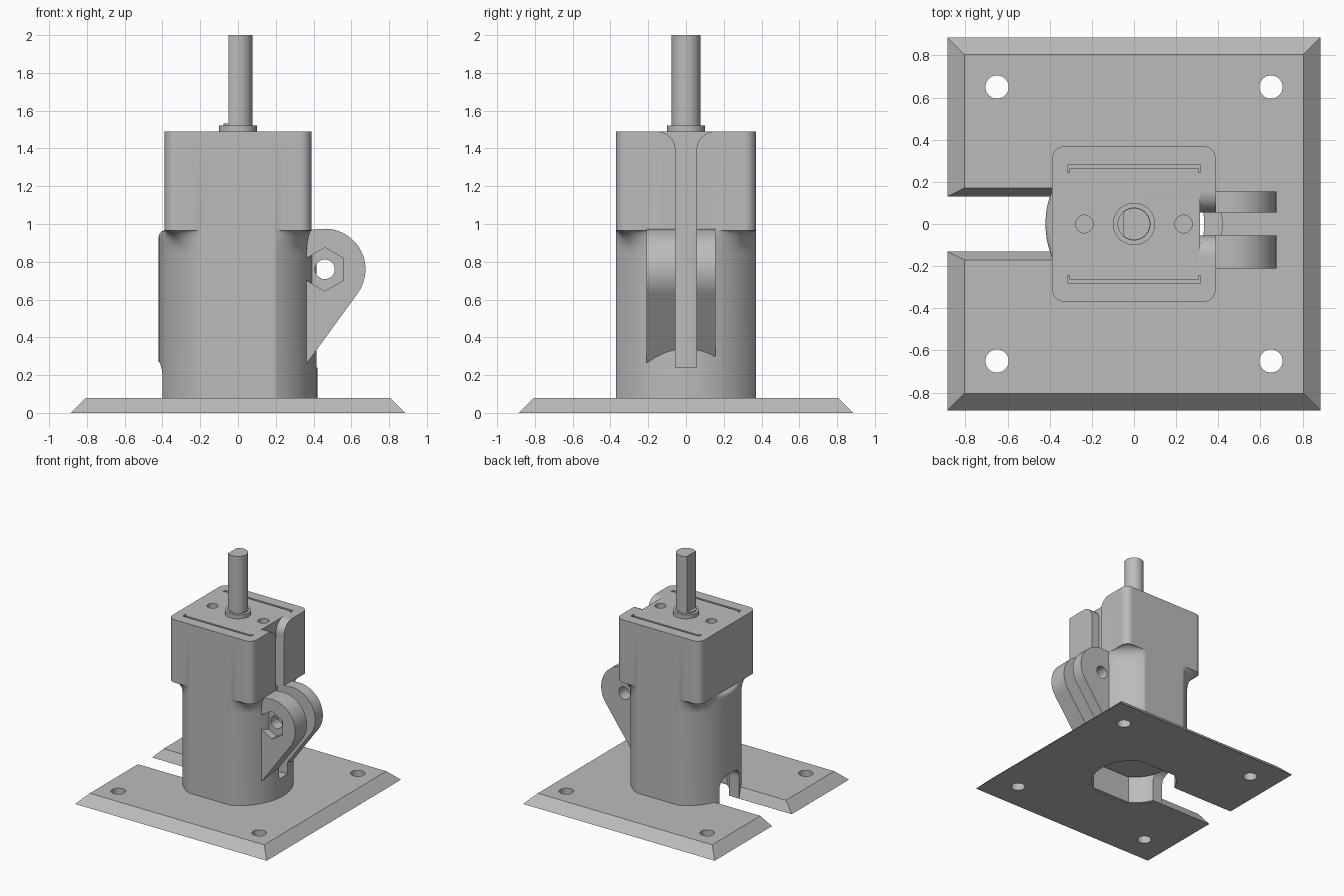
import bpy, bmesh, math
from math import sin, cos, pi, sqrt

if "Cube" in bpy.data.objects:
    bpy.data.objects.remove(bpy.data.objects["Cube"])

grey = bpy.data.materials.new("plain_grey")
grey.use_nodes = True
COLOUR = (0.5, 0.5, 0.5, 1)
grey.diffuse_color = COLOUR
grey.node_tree.nodes["Principled BSDF"].inputs["Base Color"].default_value = COLOUR


def make(name, bm):
    bmesh.ops.recalc_face_normals(bm, faces=bm.faces)
    mesh = bpy.data.meshes.new(name)
    bm.to_mesh(mesh)
    bm.free()
    mesh.materials.append(grey)
    ob = bpy.data.objects.new(name, mesh)
    bpy.context.collection.objects.link(ob)
    return ob


def loft(name, rings):
    """Skin a stack of equal-length closed rings and cap both ends."""
    bm = bmesh.new()
    loops = [[bm.verts.new(p) for p in ring] for ring in rings]
    n = len(loops[0])
    for a, b in zip(loops, loops[1:]):
        for i in range(n):
            j = (i + 1) % n
            bm.faces.new((a[i], a[j], b[j], b[i]))
    bm.faces.new(loops[0])
    bm.faces.new(loops[-1])
    return make(name, bm)


def prism(name, pts, axis, lo, hi):
    place = {"x": lambda u, v, d: (d, u, v),
             "y": lambda u, v, d: (u, d, v),
             "z": lambda u, v, d: (u, v, d)}[axis]
    return loft(name, [[place(u, v, d) for u, v in pts] for d in (lo, hi)])


def arc(cx, cy, r, start, end, n):
    angles = [math.radians(start + (end - start) * i / n) for i in range(n + 1)]
    return [(cx + r * cos(a), cy + r * sin(a)) for a in angles]


def circle(cx, cy, r, n=48, start=0):
    return arc(cx, cy, r, start, start + 360, n)[:-1]


def rect(x0, x1, y0, y1):
    return [(x0, y0), (x1, y0), (x1, y1), (x0, y1)]


def flatted(r, half):
    """Circle with flats at y = +half and -half."""
    a = math.degrees(math.asin(half / r))
    return arc(0, 0, r, -a, a, 24) + arc(0, 0, r, 180 - a, 180 + a, 24)


def cut(ob, *cutters):
    for c in cutters:
        m = ob.modifiers.new("cut", "BOOLEAN")
        m.operation, m.solver, m.object = "DIFFERENCE", "EXACT", c
    deps = bpy.context.evaluated_depsgraph_get()
    result = bpy.data.meshes.new_from_object(ob.evaluated_get(deps))
    ob.modifiers.clear()
    ob.data = result
    for c in cutters:
        bpy.data.objects.remove(c)


# Base plate with sloped rim, side channel, centre opening and screw holes
W, T = 0.885, 0.805
base = loft("base_plate", [[(x, y, z) for x, y in rect(-s, s, -s, s)]
                           for s, z in ((W, 0), (T, 0.08))])
channel = [(-0.125, -0.01), (0.125, -0.01), (0.175, 0.09), (-0.175, 0.09)]
cut(base,
    prism("channel_cutter", channel, "x", -1, -0.3),
    prism("opening_cutter", flatted(0.36, 0.31), "z", -0.1, 0.2),
    *[prism("screw_cutter", circle(x, y, 0.055), "z", -0.1, 0.2)
      for x in (-0.65, 0.65) for y in (-0.65, 0.65)])

# Housing: flat-sided round lower half flowing into a rounded square top
R, FLAT, BX, CORNER = 0.42, 0.37, 0.388, 0.06


def r_round(a):
    return min(R, FLAT / max(abs(sin(a)), 1e-6))


def r_square(a):
    lo, hi = 0.2, 0.7
    for _ in range(30):
        r = (lo + hi) / 2
        dx = abs(r * cos(a)) - BX + CORNER
        dy = abs(r * sin(a)) - FLAT + CORNER
        d = math.hypot(max(dx, 0), max(dy, 0)) + min(max(dx, dy), 0)
        lo, hi = (r, hi) if d < CORNER else (lo, r)
    return lo


quarter = [math.atan2(y, x) for x, y in
           arc(BX - CORNER, FLAT - CORNER, CORNER, 0, 90, 8)]
quarter += [math.asin(FLAT / R)] + [i * pi / 60 for i in range(31)]
angles = sorted({round(a, 3) % 6.283 for q in quarter
                 for a in (q, pi - q, pi + q, 2 * pi - q)})
angles = [a for i, a in enumerate(angles) if i == 0 or a - angles[i - 1] > 0.004]


def ease(t):
    t = min(max(t, 0), 1)
    return 1 - sqrt(1 - t * t)


def housing_ring(z):
    ring = []
    for a in angles:
        rr, rs = r_round(a), r_square(a)
        t = (z - 0.845) / 0.12 if rs > rr else (z - 0.93) / 0.035
        r = rr + (rs - rr) * ease(t)
        ring.append((r * cos(a), r * sin(a), z))
    return ring


levels = [0.001, 0.845] + [0.845 + 0.12 * sin(i * pi / 24) for i in range(1, 13)] + [1.49]
housing = loft("housing", [housing_ring(z) for z in levels])

# Clamp slit that flares open at the top
right_edge = [(0.055, 0.24)] + arc(0.155, 1.39, 0.1, 180, 90, 12) + [(0.155, 1.6)]
slit = right_edge + [(-y, z) for y, z in reversed(right_edge)]
# Cable archway low on one side
arch = [(0.13, -0.1)] + arc(0.04, 0.18, 0.09, 0, 90, 10) \
    + arc(-0.04, 0.18, 0.09, 90, 180, 10) + [(-0.13, -0.1)]
# Thin clearance grooves with short inward ends
grooves = []
for s in (-1, 1):
    g = [(-0.315, 0.245), (-0.305, 0.245), (-0.305, 0.263), (0.305, 0.263),
         (0.305, 0.245), (0.315, 0.245), (0.315, 0.28), (-0.315, 0.28)]
    grooves.append(prism("groove_cutter", [(x, s * y) for x, y in g], "z", 1.43, 1.6))
cut(housing,
    prism("cavity_cutter", flatted(0.333, 0.28), "z", -0.1, 0.95),
    prism("slit_cutter", slit, "x", 0.312, 0.8),
    prism("arch_cutter", arch, "x", -0.6, -0.2),
    *[prism("hole_cutter", circle(x, 0, 0.042), "z", 1.42, 1.6) for x in (-0.235, 0.235)],
    *grooves)

# Clamp ears with bolt hole and a hexagonal nut pocket on the front one
EX, EZ = 0.46, 0.76
ear = [(0.335, 0.222), (0.335, 0.967)] + arc(EX, EZ, 0.215, 90, -36, 32)
ears = []
for name, y0, y1 in (("front_ear", -0.21, -0.055), ("back_ear", 0.055, 0.155)):
    ob = prism(name, ear, "y", y0, y1)
    cutters = [prism("bolt_cutter", circle(EX, EZ, 0.052), "y", -0.5, 0.5)]
    if y0 < 0:
        cutters.append(prism("nut_cutter", circle(EX, EZ, 0.115, 6, 30), "y", -0.5, -0.15))
    cut(ob, *cutters)
    ears.append(ob)

# Motor inside the housing, with collar and D-shaped output shaft
motor = prism("motor_body", flatted(0.31, 0.265), "z", 0.22, 0.97)
collar = prism("shaft_collar", circle(0, 0, 0.1), "z", 1.47, 1.522)
step = prism("shaft_step", circle(0, 0, 0.078), "z", 1.5, 1.532)
flat_angle = math.degrees(math.acos(-0.05 / 0.076))
shaft = prism("output_shaft", arc(0, 0, 0.076, -flat_angle, flat_angle, 40), "z", 1.5, 2)

# Smooth rounds, crisp edges
bpy.ops.object.select_all(action="DESELECT")
for ob in [base, housing, motor, collar, step, shaft] + ears:
    ob.select_set(True)
    bpy.context.view_layer.objects.active = ob
bpy.ops.object.shade_smooth_by_angle(angle=math.radians(30))
